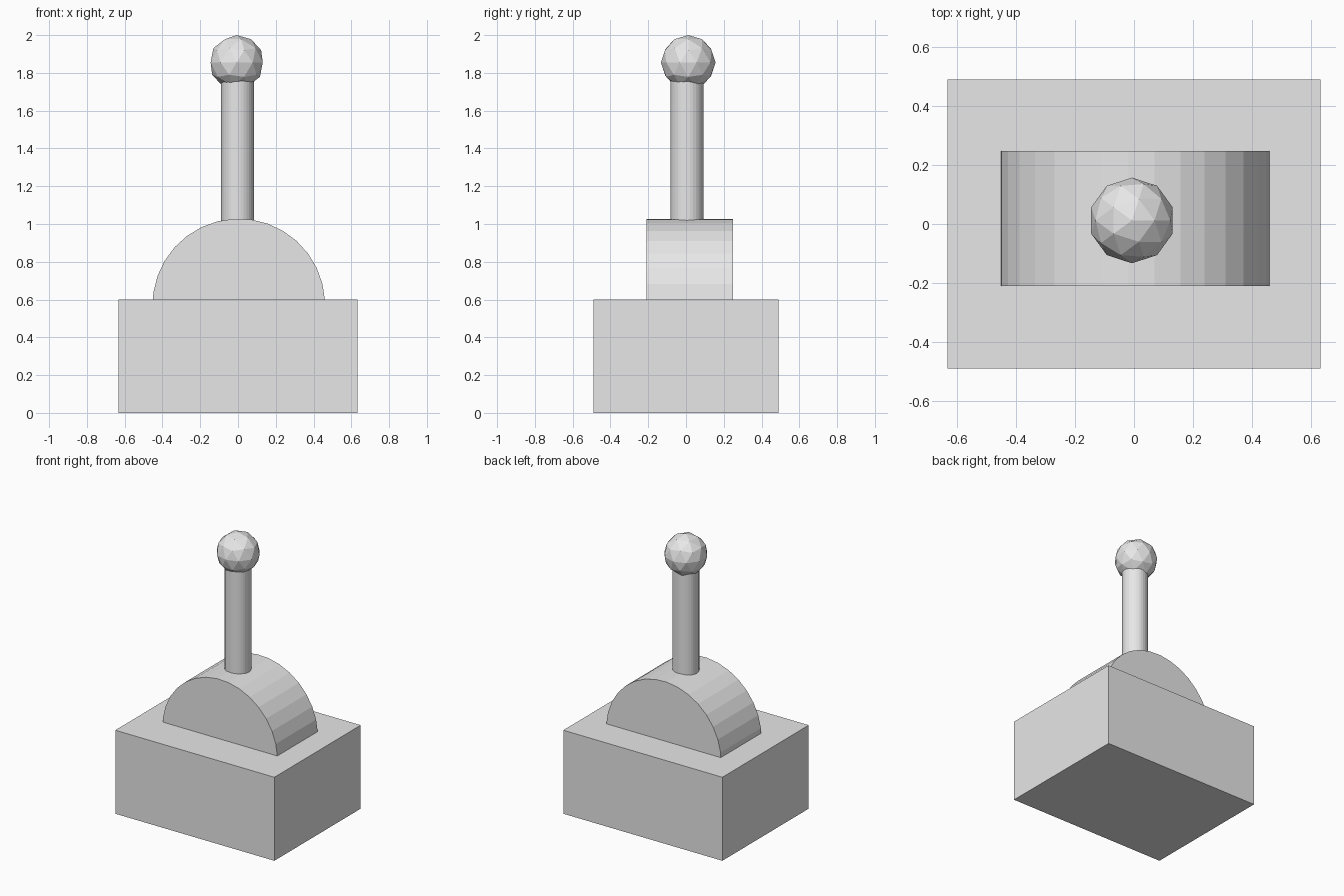
import bpy
from math import radians

cube = bpy.data.objects.get("Cube")
if cube:
    bpy.data.objects.remove(cube, do_unlink=True)

# One plain grey for every part
grey = bpy.data.materials.new("light_grey")
grey.use_nodes = True
grey.diffuse_color = (0.8, 0.8, 0.8, 1)
grey.node_tree.nodes["Principled BSDF"].inputs["Base Color"].default_value = (0.8, 0.8, 0.8, 1)


def finish(name):
    """Name the newest part and give it its colour."""
    part = bpy.context.object
    part.name = name
    part.data.materials.append(grey)
    return part


# Rectangular base block
bpy.ops.mesh.primitive_cube_add(size=1, location=(0, 0, 0.3))
base = finish("base")
base.scale = (1.264, 0.98, 0.6)

# Round pivot drum, sunk halfway into the base
bpy.ops.mesh.primitive_cylinder_add(
    vertices=32, radius=0.457, depth=0.458,
    location=(0.004, 0.019, 0.571), rotation=(radians(90), radians(8.3), 0))
finish("pivot_drum")

# Upright lever shaft, from inside the drum to inside the knob
bottom, top = 0.9, 1.82
bpy.ops.mesh.primitive_cylinder_add(
    vertices=32, radius=0.087, depth=top - bottom,
    location=(-0.003, 0.005, (bottom + top) / 2))
finish("lever_shaft")

# Faceted ball knob
bpy.ops.mesh.primitive_ico_sphere_add(
    subdivisions=2, radius=0.145, location=(-0.007, 0.012, 1.855))
finish("knob")
